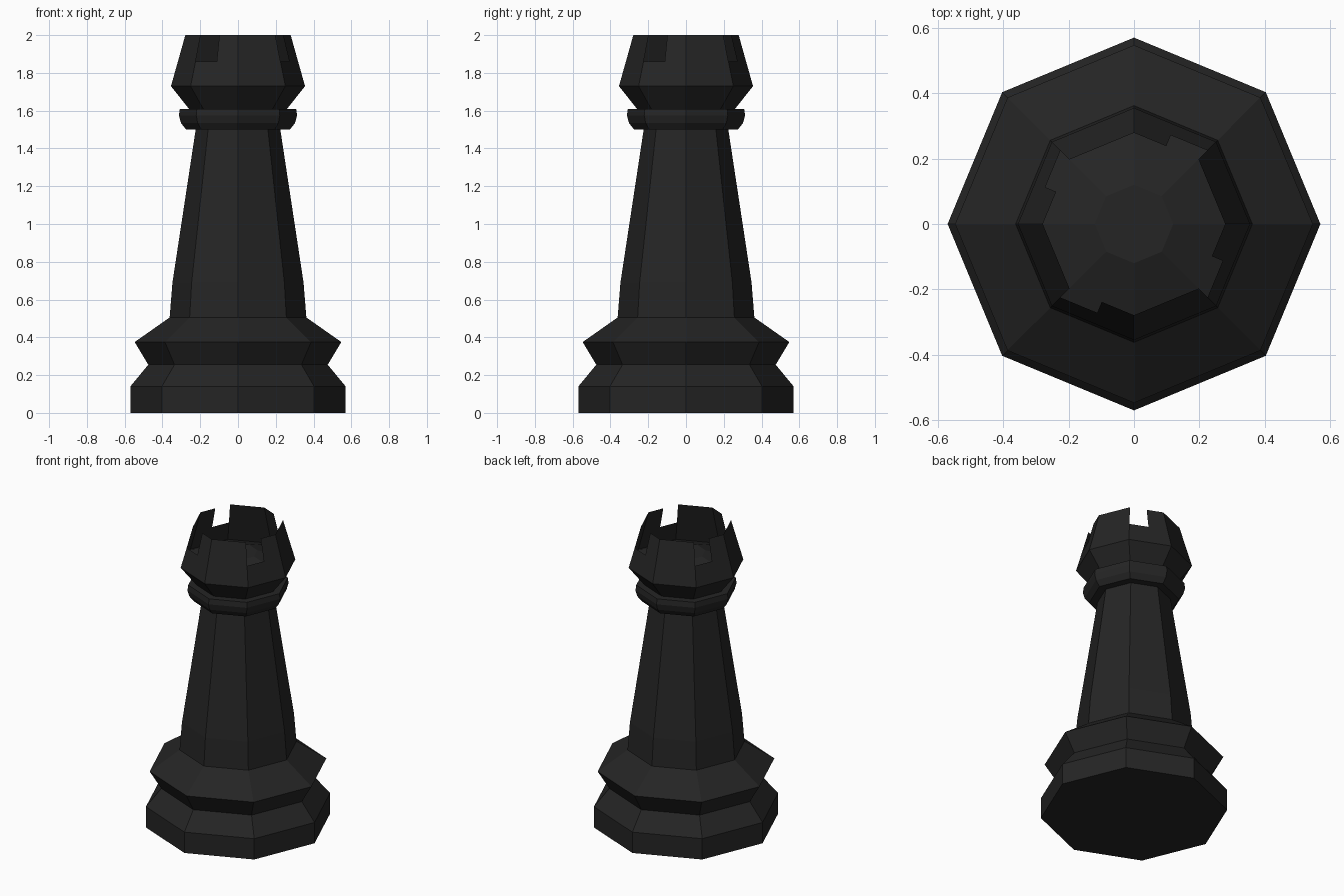
import bpy
import bmesh
from math import cos, sin, radians
from mathutils import Vector

if "Cube" in bpy.data.objects:
    bpy.data.objects.remove(bpy.data.objects["Cube"])

SIDES = 8

black = bpy.data.materials.new("black")
black.diffuse_color = (0.018, 0.018, 0.018, 1)
black.use_nodes = True
black.node_tree.nodes["Principled BSDF"].inputs["Base Color"].default_value = black.diffuse_color


def corner(i, r, z):
    a = radians(360 / SIDES * i)
    return Vector((r * cos(a), r * sin(a), z))


def ring(bm, r, z, split=1):
    """Octagon ring; split=2 adds the middle of every side."""
    pts = []
    for i in range(SIDES):
        a, b = corner(i, r, z), corner(i + 1, r, z)
        pts += [bm.verts.new(a.lerp(b, s / split)) for s in range(split)]
    return pts


def bridge(bm, low, high, skip=lambda j: False):
    n = len(low)
    for j in range(n):
        if not skip(j):
            k = (j + 1) % n
            bm.faces.new((low[j], low[k], high[k], high[j]))


def finish(name, bm):
    mesh = bpy.data.meshes.new(name)
    bm.to_mesh(mesh)
    bm.free()
    mesh.materials.append(black)
    obj = bpy.data.objects.new(name, mesh)
    bpy.context.collection.objects.link(obj)
    return obj


def turned(name, profile, bottom=True, top=True):
    """Octagonal turned part from (radius, height) points, bottom to top."""
    bm = bmesh.new()
    rings = [ring(bm, r, z) for r, z in profile]
    for low, high in zip(rings, rings[1:]):
        bridge(bm, low, high)
    if bottom:
        bm.faces.new(rings[0][::-1])
    if top:
        bm.faces.new(rings[-1])
    return finish(name, bm)


# Stepped foot and tapering column
turned("base_and_column", [(0.57, 0), (0.57, 0.14), (0.475, 0.255), (0.547, 0.375),
                           (0.362, 0.505), (0.347, 0.69), (0.224, 1.5)])

# Collar below the head
turned("collar", [(0.275, 1.5), (0.302, 1.535), (0.313, 1.575), (0.308, 1.61)])

# Flared underside of the head
turned("head_underside", [(0.26, 1.61), (0.355, 1.73)], bottom=False, top=False)

# Raised floor inside the head
turned("head_floor", [(0.355, 1.73), (0.12, 1.81)], bottom=False)

# Thin battlement wall with four notches, each half a side wide
bm = bmesh.new()
foot, sill, rim = [ring(bm, r, z, 2) for r, z in
                   ((0.355, 1.73), (0.318, 1.86), (0.279, 2.0))]
bridge(bm, foot, sill)
bridge(bm, sill, rim, skip=lambda j: j % 4 == 2)
finish("battlement", bm)
